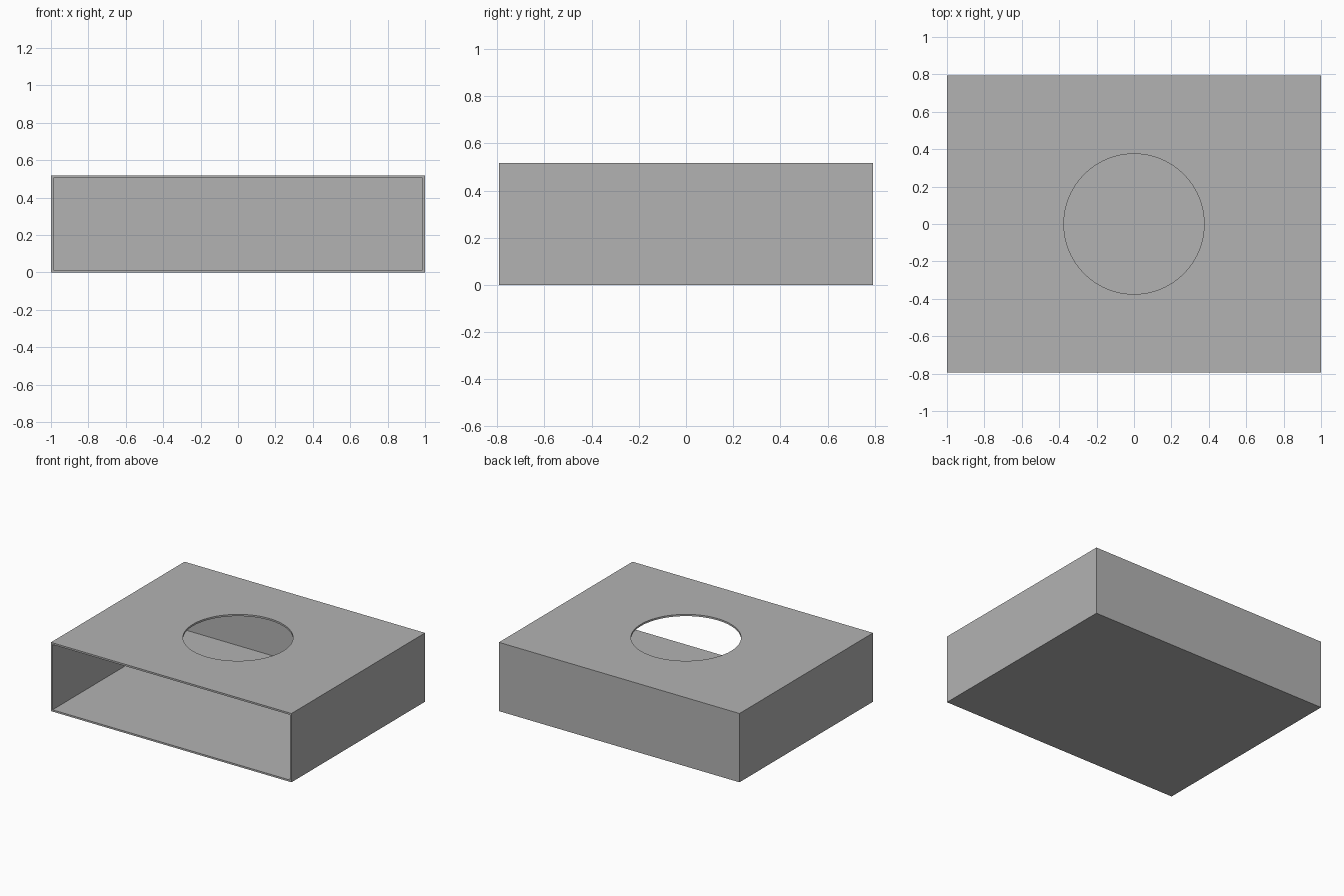
import bpy

W, D, H = 2.0, 1.586, 0.517   # outer size
T = 0.0133                    # wall thickness
R = 0.375                     # radius of the top opening

if "Cube" in bpy.data.objects:
    bpy.data.objects.remove(bpy.data.objects["Cube"], do_unlink=True)

grey = bpy.data.materials.new("plain grey")
grey.use_nodes = True
colour = (0.45, 0.45, 0.45, 1)
grey.diffuse_color = colour
grey.node_tree.nodes["Principled BSDF"].inputs["Base Color"].default_value = colour


def box(name, size, centre):
    bpy.ops.mesh.primitive_cube_add(size=1, location=centre)
    ob = bpy.context.object
    ob.name = name
    ob.scale = size
    bpy.ops.object.transform_apply(location=True, rotation=False, scale=True)
    ob.data.materials.append(grey)
    return ob


def cut(target, cutter):
    cutter.data.materials.clear()
    cutter.data.materials.append(grey)
    mod = target.modifiers.new("cut", 'BOOLEAN')
    mod.operation = 'DIFFERENCE'
    mod.solver = 'EXACT'
    mod.object = cutter
    bpy.context.view_layer.objects.active = target
    bpy.ops.object.modifier_apply(modifier=mod.name)
    bpy.data.objects.remove(cutter, do_unlink=True)


# Outer case
case = box("open_case", (W, D, H), (0, 0, H / 2))

# Hollow, open at the front and closed at the back
cut(case, box("hollow", (W - 2 * T, D, H - 2 * T), (0, -T, H / 2)))

# Round opening through the top panel
bpy.ops.mesh.primitive_cylinder_add(vertices=96, radius=R, depth=0.2, location=(0, 0, H))
cut(case, bpy.context.object)

# Smooth rim, sharp box edges
bpy.ops.object.select_all(action='DESELECT')
case.select_set(True)
bpy.context.view_layer.objects.active = case
bpy.ops.object.shade_smooth_by_angle()
